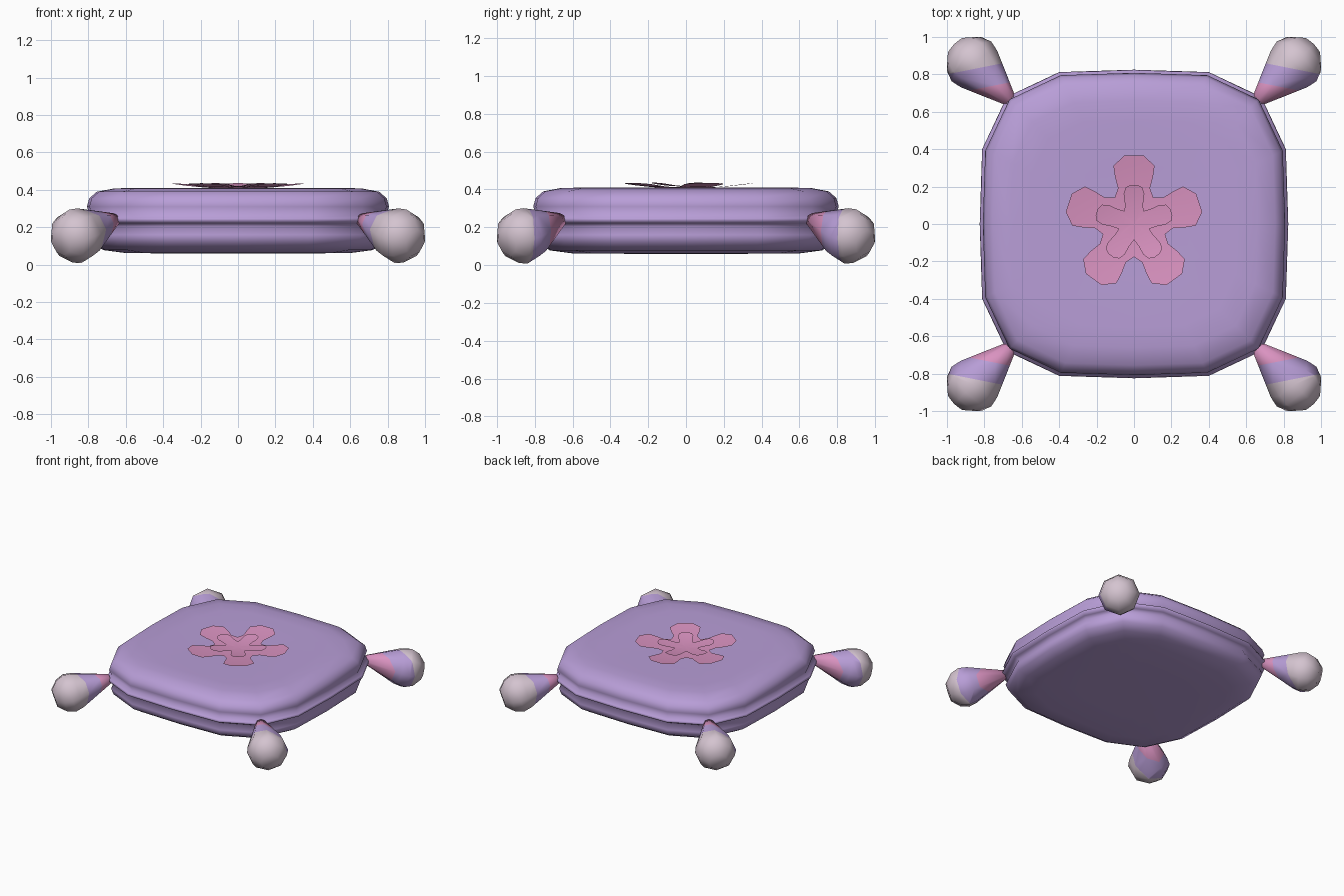
import bpy, bmesh, math
from mathutils import Vector

cube = bpy.data.objects.get("Cube")
if cube:
    bpy.data.objects.remove(cube, do_unlink=True)


def material(name, rgb):
    m = bpy.data.materials.new(name)
    m.use_nodes = True
    m.diffuse_color = (*rgb, 1)
    m.node_tree.nodes["Principled BSDF"].inputs["Base Color"].default_value = (*rgb, 1)
    return m


LAVENDER = material("lavender", (0.48, 0.34, 0.68))
PINK = material("pink", (0.70, 0.29, 0.53))
PALE = material("pale_mauve", (0.66, 0.55, 0.63))


def finish(name, bm, mats):
    bmesh.ops.recalc_face_normals(bm, faces=bm.faces)
    mesh = bpy.data.meshes.new(name)
    bm.to_mesh(mesh)
    bm.free()
    for m in mats:
        mesh.materials.append(m)
    for p in mesh.polygons:
        p.use_smooth = True
    obj = bpy.data.objects.new(name, mesh)
    bpy.context.collection.objects.link(obj)
    return obj


def loft(bm, rings, caps=True):
    """Bridge a list of equally long closed rings of points."""
    loops = [[bm.verts.new(p) for p in ring] for ring in rings]
    n = len(loops[0])
    for a, b in zip(loops, loops[1:]):
        for i in range(n):
            j = (i + 1) % n
            bm.faces.new((a[i], a[j], b[j], b[i]))
    if caps:
        bm.faces.new(loops[0])
        bm.faces.new(loops[-1])
    return loops


# Cushion: rounded square outline swept through a profile with a piped seam
quarter = [(0.825, 0), (0.812, 0.4), (0.68, 0.68), (0.4, 0.812)]
outline = []
for k in range(4):
    c, s = round(math.cos(k * math.pi / 2)), round(math.sin(k * math.pi / 2))
    outline += [(x * c - y * s, x * s + y * c) for x, y in quarter]
profile = [(0.3, 0.06), (0.6, 0.062), (0.72, 0.078), (0.78, 0.115), (0.795, 0.16),
           (0.775, 0.205), (0.80, 0.222), (0.825, 0.235), (0.82, 0.252),
           (0.79, 0.265), (0.808, 0.31), (0.795, 0.355), (0.755, 0.39),
           (0.66, 0.408), (0.55, 0.41), (0.3, 0.403)]
bm = bmesh.new()
loft(bm, [[(x * r / 0.825, y * r / 0.825, z) for x, y in outline] for r, z in profile])
finish("cushion", bm, [LAVENDER])


# Flower: two layers of five gently cupped petals
def flower(name, radius, half_petal, z_low, z_high):
    edge = []
    for k in range(5):
        mid = 90 + 72 * k
        side = [(mid - a, r) for a, r in half_petal]
        edge += side + [(mid + a, r) for a, r in reversed(half_petal[1:])]
    rings = []
    for f in (0.3, 0.6, 0.85, 1):
        ring = []
        for a, r in edge:
            rr, t = r * f, math.radians(a)
            z = z_low + (z_high - z_low) * (rr / radius) ** 2
            ring.append((rr * math.cos(t), rr * math.sin(t), z))
        rings.append(ring)
    bm = bmesh.new()
    loops = loft(bm, rings, caps=False)
    centre = bm.verts.new((0, 0, z_low))
    n = len(loops[0])
    for i in range(n):
        bm.faces.new((centre, loops[0][i], loops[0][(i + 1) % n]))
    obj = finish(name, bm, [PINK])
    if obj.data.polygons[0].normal.z < 0:
        obj.data.flip_normals()
    return obj


flower("outer_petals", 0.37,
       [(36, 0.175), (24, 0.21), (22, 0.27), (19.5, 0.33), (8, 0.37)], 0.406, 0.435)
flower("inner_petals", 0.21,
       [(36, 0.085), (24, 0.12), (19, 0.17), (13, 0.20), (5, 0.21)], 0.416, 0.436)


# Tassels: drooping cones with rounded ends, cut into three colour bands
droop = math.radians(17)
axis = Vector((math.cos(droop) / math.sqrt(2), math.cos(droop) / math.sqrt(2), -math.sin(droop)))
side = Vector((1, -1, 0)).normalized()
up = side.cross(axis).normalized()
start = Vector((0.66, 0.66, 0.242))
stations = [(0, 0.035), (0.25, 0.138), (0.31, 0.15), (0.37, 0.128), (0.425, 0.07)]
band = Vector((0.2, 1, 0))
PINK_END, LAVENDER_END = 0.89, 1.0


def tassel(name, sx, sy):
    bm = bmesh.new()
    rings = []
    for t, r in stations:
        angles = [math.tau * k / 8 for k in range(8)]
        rings.append([start + axis * t + (side * math.cos(a) + up * math.sin(a)) * r
                      for a in angles])
    loft(bm, rings)
    for d in (PINK_END, LAVENDER_END):
        bmesh.ops.bisect_plane(bm, geom=bm.verts[:] + bm.edges[:] + bm.faces[:],
                               plane_co=band * (d / band.length_squared), plane_no=band)
    for f in bm.faces:
        v = band.dot(f.calc_center_median())
        f.material_index = 0 if v < PINK_END else 1 if v < LAVENDER_END else 2
    for v in bm.verts:
        v.co.x *= sx
        v.co.y *= sy
    finish(name, bm, [PINK, LAVENDER, PALE])


for sx, x_name in ((1, "left"), (-1, "right")):
    for sy, y_name in ((-1, "front"), (1, "back")):
        tassel(f"tassel_{y_name}_{x_name}", sx, sy)
